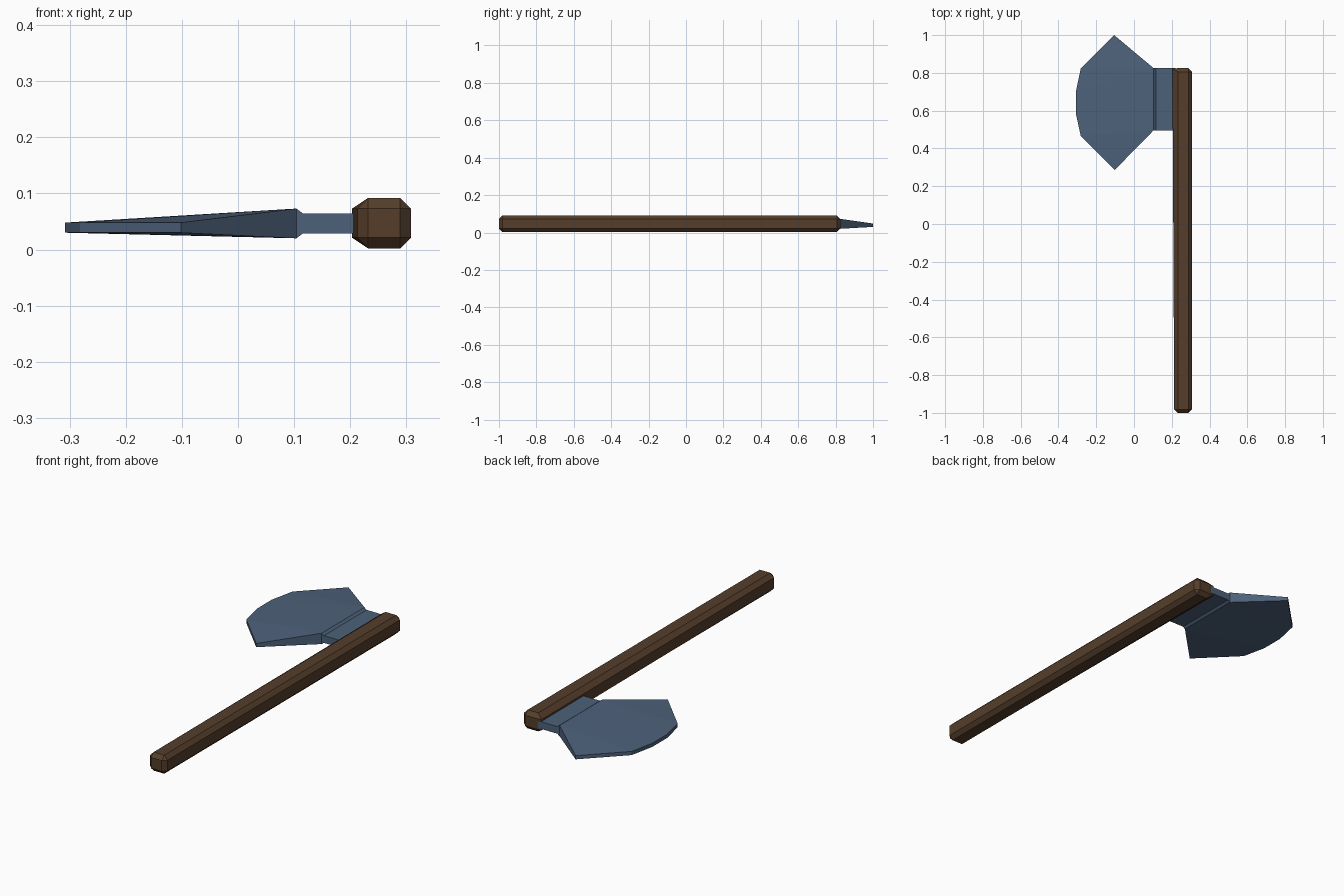
import bpy, bmesh
from mathutils import Vector

if "Cube" in bpy.data.objects:
    bpy.data.objects.remove(bpy.data.objects["Cube"])


def material(name, rgb):
    m = bpy.data.materials.new(name)
    m.diffuse_color = (*rgb, 1)
    m.use_nodes = True
    m.node_tree.nodes["Principled BSDF"].inputs["Base Color"].default_value = m.diffuse_color
    return m


def finish(bm, name, mat):
    bmesh.ops.recalc_face_normals(bm, faces=bm.faces[:])
    me = bpy.data.meshes.new(name)
    bm.to_mesh(me)
    bm.free()
    me.materials.append(mat)
    ob = bpy.data.objects.new(name, me)
    bpy.context.collection.objects.link(ob)
    return ob


def box(lo, hi):
    bm = bmesh.new()
    bmesh.ops.create_cube(bm, size=1)
    lo, hi = Vector(lo), Vector(hi)
    for v in bm.verts:
        v.co = Vector([lo[i] + (v.co[i] + 0.5) * (hi[i] - lo[i]) for i in range(3)])
    return bm


wood = material("wood", (0.09, 0.048, 0.024))
steel = material("steel", (0.075, 0.12, 0.195))

# Handle: long chamfered bar, its inner side widening toward the head
bm = box((0.213, -1, 0.002), (0.308, 0.825, 0.092))
bmesh.ops.bevel(bm, geom=bm.edges[:], offset=0.019, segments=1,
                affect='EDGES', profile=0.5)
for v in bm.verts:
    if v.co.x < 0.22 and v.co.y > 0.7:
        v.co.x -= 0.0095
        v.co.y = 0.822
finish(bm, "handle", wood)

# Neck: flat plate joining the blade to the handle, flaring at the blade
bm = bmesh.new()
rings = []
for x, z0, z1 in [(0.22, 0.029, 0.064), (0.116, 0.029, 0.064), (0.104, 0.02, 0.073)]:
    rings.append([bm.verts.new((x, y, z)) for y, z in
                  [(0.496, z0), (0.825, z0), (0.825, z1), (0.496, z1)]])
for a, b in zip(rings, rings[1:]):
    for i in range(4):
        j = (i + 1) % 4
        bm.faces.new((a[i], a[j], b[j], b[i]))
bm.faces.new(rings[0])
bm.faces.new(rings[-1])
finish(bm, "blade_neck", steel)

# Blade: thick at the neck, thinning to a narrow rim along the cutting edge
rim = [(-0.105, 1.0), (-0.282, 0.822), (-0.308, 0.70),
       (-0.308, 0.585), (-0.282, 0.467), (-0.102, 0.286)]
bm = bmesh.new()
for x, y in rim:
    for z in (0.03, 0.048):
        bm.verts.new((x, y, z))
for y in (0.496, 0.825):
    for z in (0.02, 0.073):
        bm.verts.new((0.104, y, z))
bmesh.ops.convex_hull(bm, input=bm.verts[:])
finish(bm, "blade", steel)
